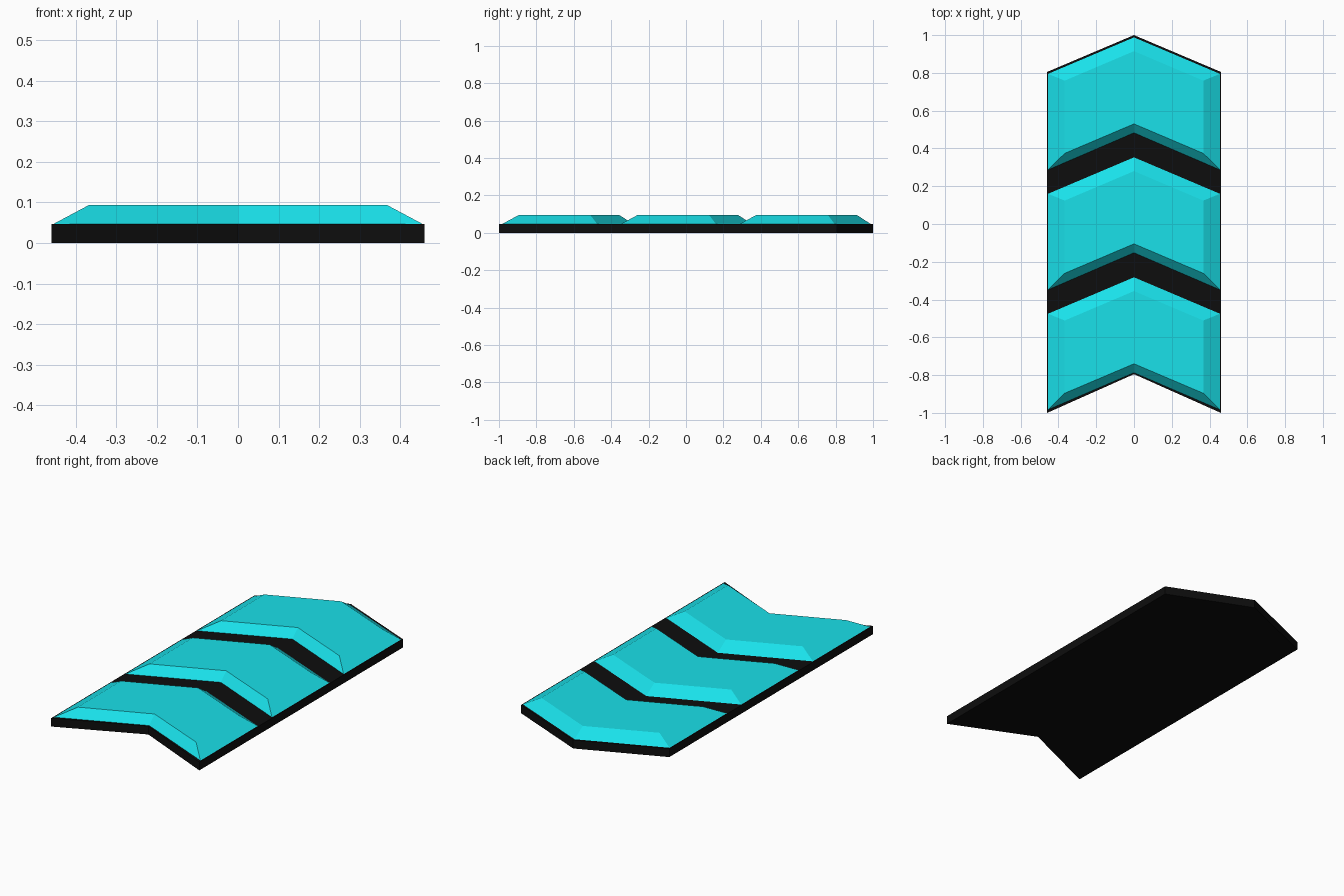
import bpy, bmesh

if "Cube" in bpy.data.objects:
    bpy.data.objects.remove(bpy.data.objects["Cube"])

BASE_TOP, PAD_TOP = 0.047, 0.094


def material(name, color):
    m = bpy.data.materials.new(name)
    m.diffuse_color = color
    m.use_nodes = True
    m.node_tree.nodes["Principled BSDF"].inputs["Base Color"].default_value = m.diffuse_color
    return m


def chevron(half_width, tip, shoulder, notch, foot, z):
    """Outline of an arrow-shaped panel, counter-clockwise from above."""
    w = half_width
    return [(0, tip, z), (-w, shoulder, z), (-w, foot, z),
            (0, notch, z), (w, foot, z), (w, shoulder, z)]


def loft(name, lower, upper, mat, y=0):
    """Solid between two matching outlines, split along the centre line."""
    bm = bmesh.new()
    lo = [bm.verts.new(p) for p in lower]
    up = [bm.verts.new(p) for p in upper]
    n = len(lo)
    for i in range(n):
        j = (i + 1) % n
        bm.faces.new((lo[i], lo[j], up[j], up[i]))
    for ring in (lo, up):
        bm.faces.new(ring[0:4])
        bm.faces.new([ring[0]] + ring[3:6])
    bmesh.ops.recalc_face_normals(bm, faces=bm.faces)
    mesh = bpy.data.meshes.new(name)
    bm.to_mesh(mesh)
    bm.free()
    mesh.materials.append(mat)
    obj = bpy.data.objects.new(name, mesh)
    obj.location.y = y
    bpy.context.collection.objects.link(obj)
    return obj


black = material("black", (0.004, 0.004, 0.004, 1))
cyan = material("cyan", (0.01, 0.75, 0.82, 1))

# Flat backing plate
plate = (0.46, 1.0, 0.805, -0.795, -1.0)
loft("base_plate", chevron(*plate, 0), chevron(*plate, BASE_TOP), black)

# Three bevelled chevron pads, spaced along the plate
for i in range(3):
    loft(f"chevron_pad_{i + 1}",
         chevron(0.455, 0.353, 0.16, -0.152, -0.348, BASE_TOP),
         chevron(0.367, 0.28, 0.124, -0.105, -0.261, PAD_TOP),
         cyan, y=(i - 1) * 0.635)
